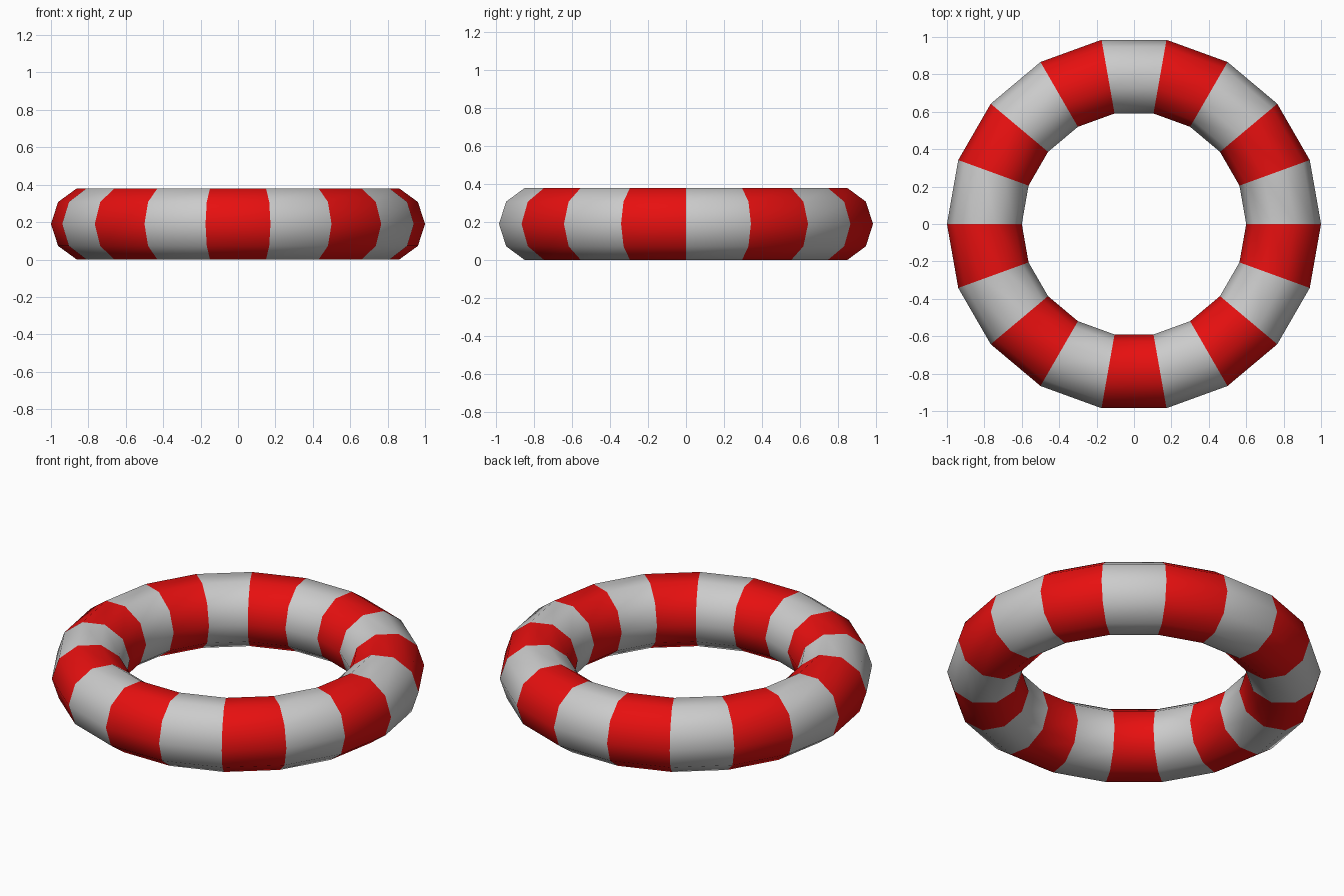
import bpy
import math

if "Cube" in bpy.data.objects:
    bpy.data.objects.remove(bpy.data.objects["Cube"])

MAJOR_SEGMENTS, MINOR_SEGMENTS = 18, 10
MAJOR_R, MINOR_R = 0.8, 0.2

# Ring: low-poly torus resting on the ground
bpy.ops.mesh.primitive_torus_add(
    major_segments=MAJOR_SEGMENTS, minor_segments=MINOR_SEGMENTS,
    major_radius=MAJOR_R, minor_radius=MINOR_R,
    location=(0, 0, MINOR_R * math.sin(math.radians(72))))
ring = bpy.context.object
ring.name = "swim_ring"
bpy.ops.object.shade_smooth()

# Stripes: slot 0 stays plain grey, slot 1 is red
red = bpy.data.materials.new("red_stripe")
red.diffuse_color = (0.8, 0.005, 0.005, 1)
red.use_nodes = True
red.node_tree.nodes["Principled BSDF"].inputs["Base Color"].default_value = red.diffuse_color
ring.data.materials.clear()
ring.data.materials.append(None)
ring.data.materials.append(red)

for face in ring.data.polygons:
    angle = math.atan2(face.center.y, face.center.x) % math.tau
    segment = int(angle / math.tau * MAJOR_SEGMENTS)
    face.material_index = segment % 2
